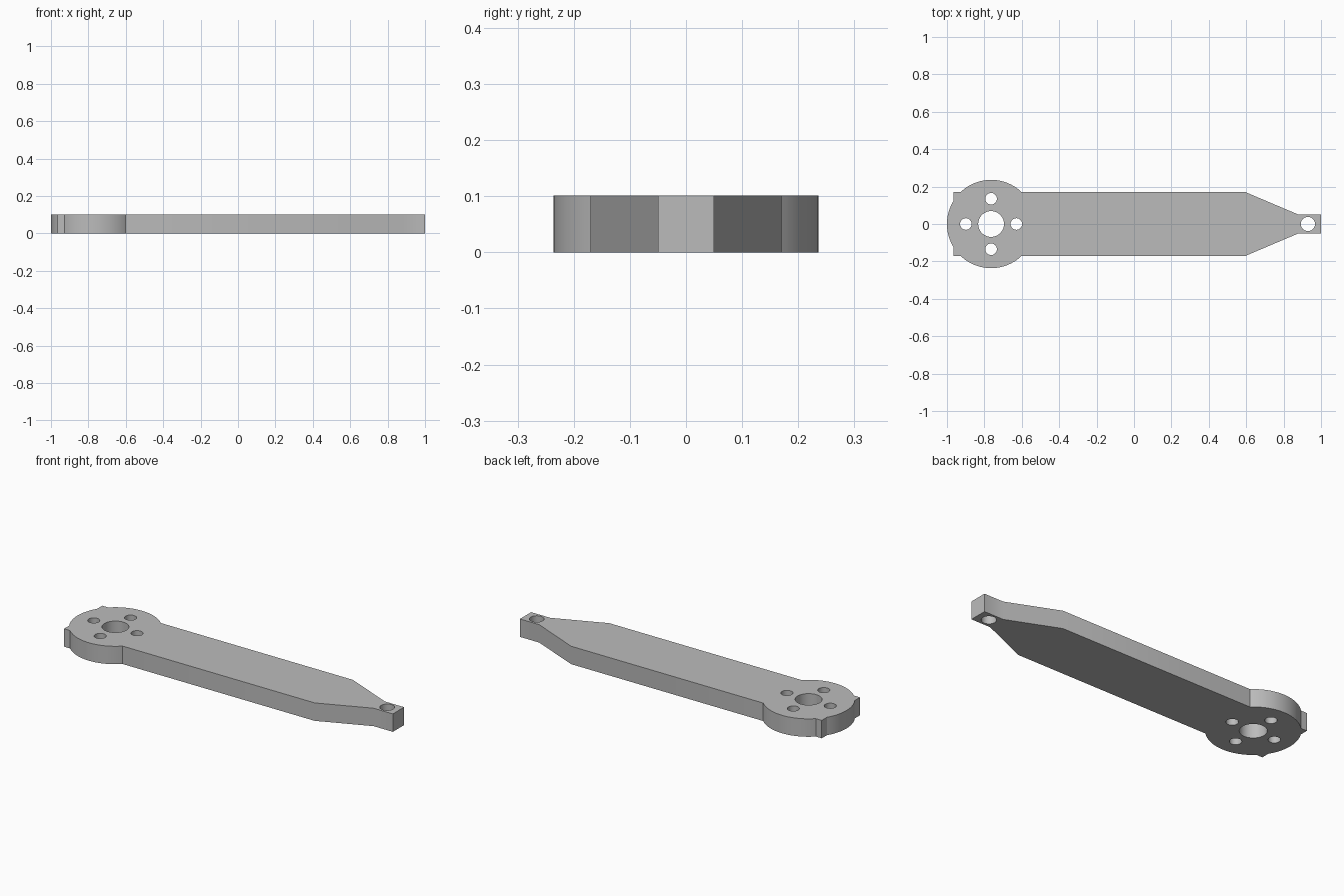
import bpy, bmesh
from math import sin, cos, pi, asin, acos

if "Cube" in bpy.data.objects:
    bpy.data.objects.remove(bpy.data.objects["Cube"], do_unlink=True)

HEIGHT = 0.101
HUB_X, HUB_R = -0.764, 0.236
HALF_WIDTH = 0.17
EAR_X = -0.965


def arc(cx, cy, r, start, end, steps):
    return [(cx + r * cos(start + (end - start) * i / steps),
             cy + r * sin(start + (end - start) * i / steps))
            for i in range(steps + 1)]


def circle(cx, cy, r, steps=48):
    return arc(cx, cy, r, 0, 2 * pi, steps)[:-1]


# Upper half of the outline: tip, taper, bar, round hub, square ear, hub end
a = asin(HALF_WIDTH / HUB_R)
b = acos((HUB_X - EAR_X) / HUB_R)
upper = [(1, 0.05), (0.88, 0.05), (0.597, HALF_WIDTH)]
upper += arc(HUB_X, 0, HUB_R, a, pi - a, 32)
upper += [(EAR_X, HALF_WIDTH)]
upper += arc(HUB_X, 0, HUB_R, pi - b, pi, 14)
outline = upper + [(x, -y) for x, y in reversed(upper[:-1])]

# Bore, four screw holes around it, and the tip hole
loops = [outline, circle(HUB_X, 0, 0.069), circle(0.93, 0, 0.038)]
for k in range(4):
    t = k * pi / 2
    loops.append(circle(HUB_X + 0.135 * cos(t), 0.135 * sin(t), 0.031, 32))

# Filled, extruded flat profile
curve = bpy.data.curves.new("arm_plate", "CURVE")
curve.dimensions = "2D"
curve.fill_mode = "BOTH"
curve.extrude = HEIGHT / 2
for pts in loops:
    spline = curve.splines.new("POLY")
    spline.points.add(len(pts) - 1)
    for p, (x, y) in zip(spline.points, pts):
        p.co = (x, y, 0, 1)
    spline.use_cyclic_u = True
arm = bpy.data.objects.new("arm_plate", curve)
bpy.context.collection.objects.link(arm)
bpy.ops.object.select_all(action="DESELECT")
arm.select_set(True)
bpy.context.view_layer.objects.active = arm
bpy.ops.object.convert(target="MESH")
arm = bpy.context.object

# Weld the caps to the walls and stand the plate on the ground
bm = bmesh.new()
bm.from_mesh(arm.data)
bmesh.ops.remove_doubles(bm, verts=bm.verts, dist=1e-5)
bmesh.ops.translate(bm, verts=bm.verts, vec=(0, 0, HEIGHT / 2))
bmesh.ops.recalc_face_normals(bm, faces=bm.faces)
bm.to_mesh(arm.data)
bm.free()
bpy.ops.object.shade_smooth_by_angle()

# Plain grey
grey = bpy.data.materials.new("plain_grey")
grey.use_nodes = True
colour = (0.5, 0.5, 0.5, 1)
grey.diffuse_color = colour
grey.node_tree.nodes["Principled BSDF"].inputs["Base Color"].default_value = colour
arm.data.materials.clear()
arm.data.materials.append(grey)
